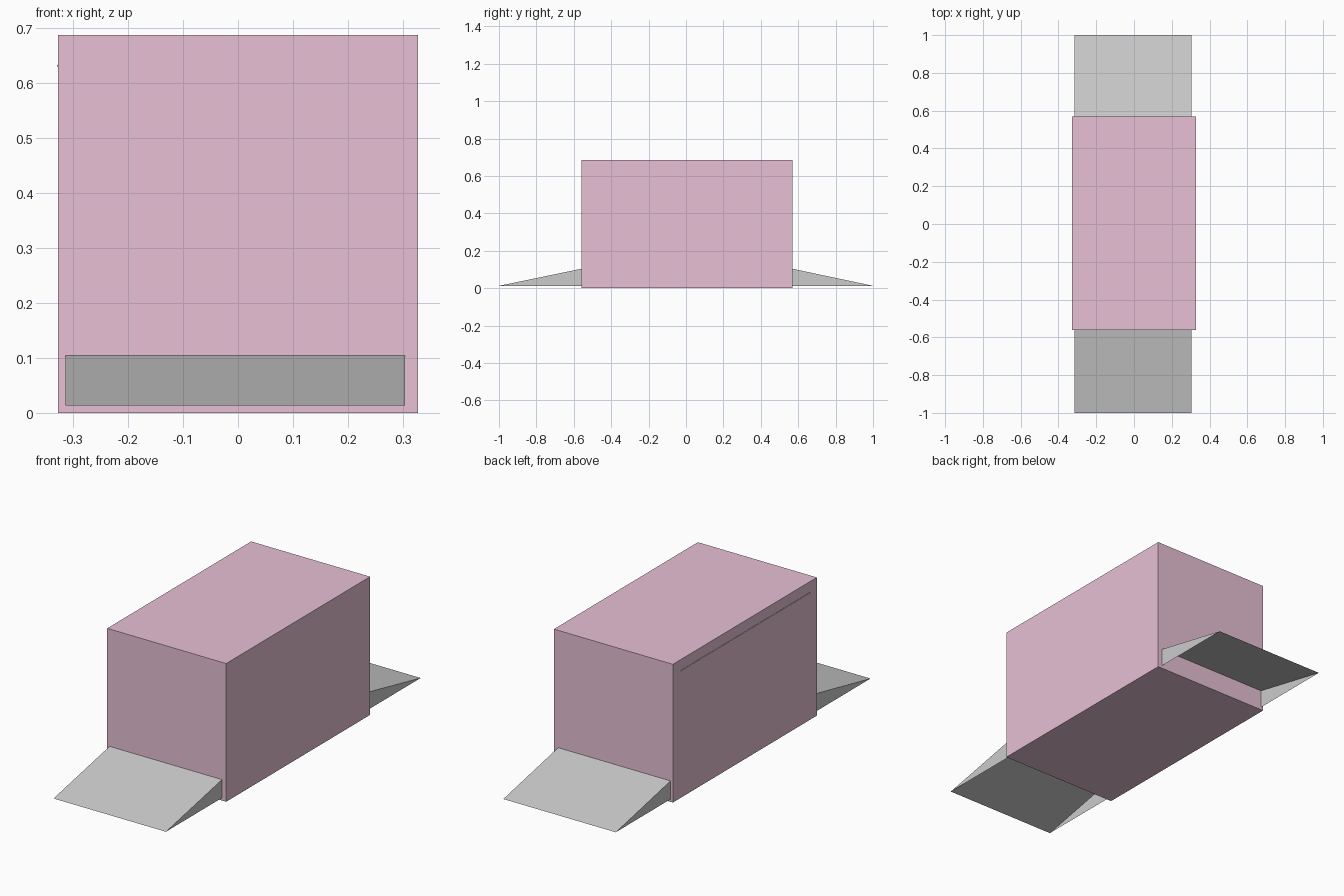
import bpy, bmesh, math
from mathutils import Matrix

if "Cube" in bpy.data.objects:
    bpy.data.objects.remove(bpy.data.objects["Cube"])

Y_FRONT, Y_BACK = -0.56, 0.57
HALF_W, HEIGHT = 0.327, 0.687

def make_object(name, bm):
    bmesh.ops.recalc_face_normals(bm, faces=bm.faces)
    mesh = bpy.data.meshes.new(name)
    bm.to_mesh(mesh)
    bm.free()
    obj = bpy.data.objects.new(name, mesh)
    bpy.context.collection.objects.link(obj)
    return obj

# Main box
pink = bpy.data.materials.new("pink_paint")
pink.diffuse_color = (0.8, 0.53, 0.66, 1)
pink.use_nodes = True
pink.node_tree.nodes["Principled BSDF"].inputs["Base Color"].default_value = pink.diffuse_color
bm = bmesh.new()
size = Matrix.Diagonal((2 * HALF_W, Y_BACK - Y_FRONT, HEIGHT, 1))
centre = Matrix.Translation((0, (Y_FRONT + Y_BACK) / 2, HEIGHT / 2))
bmesh.ops.create_cube(bm, size=1, matrix=centre @ size)
body = make_object("box_body", bm)
body.data.materials.append(pink)

# Ramp shells: slope and two sides, open underneath and against the box
def ramp(name, y_box, y_tip):
    low, high, left, right = 0.013, 0.104, -0.314, 0.304
    bm = bmesh.new()
    sides = [[bm.verts.new(p) for p in
              ((x, y_box, low), (x, y_box, high), (x, y_tip, low))]
             for x in (left, right)]
    (a0, a1, a2), (b0, b1, b2) = sides
    for face in ((a0, a1, a2), (b0, b2, b1), (a1, b1, b2, a2)):
        bm.faces.new(face)
    obj = make_object(name, bm)
    # Slope must face up
    if obj.data.polygons[2].normal.z < 0:
        obj.data.flip_normals()

ramp("front_ramp", Y_FRONT, -1)
ramp("back_ramp", Y_BACK, 1)

# Thin rod half sunk into the left side
bm = bmesh.new()
place = Matrix.Translation((-HALF_W + 0.001, -0.004, 0.631)) @ Matrix.Rotation(math.pi / 2, 4, 'X')
bmesh.ops.create_cone(bm, cap_ends=True, segments=8, radius1=0.003,
                      radius2=0.003, depth=1.02, matrix=place)
make_object("side_rod", bm)
